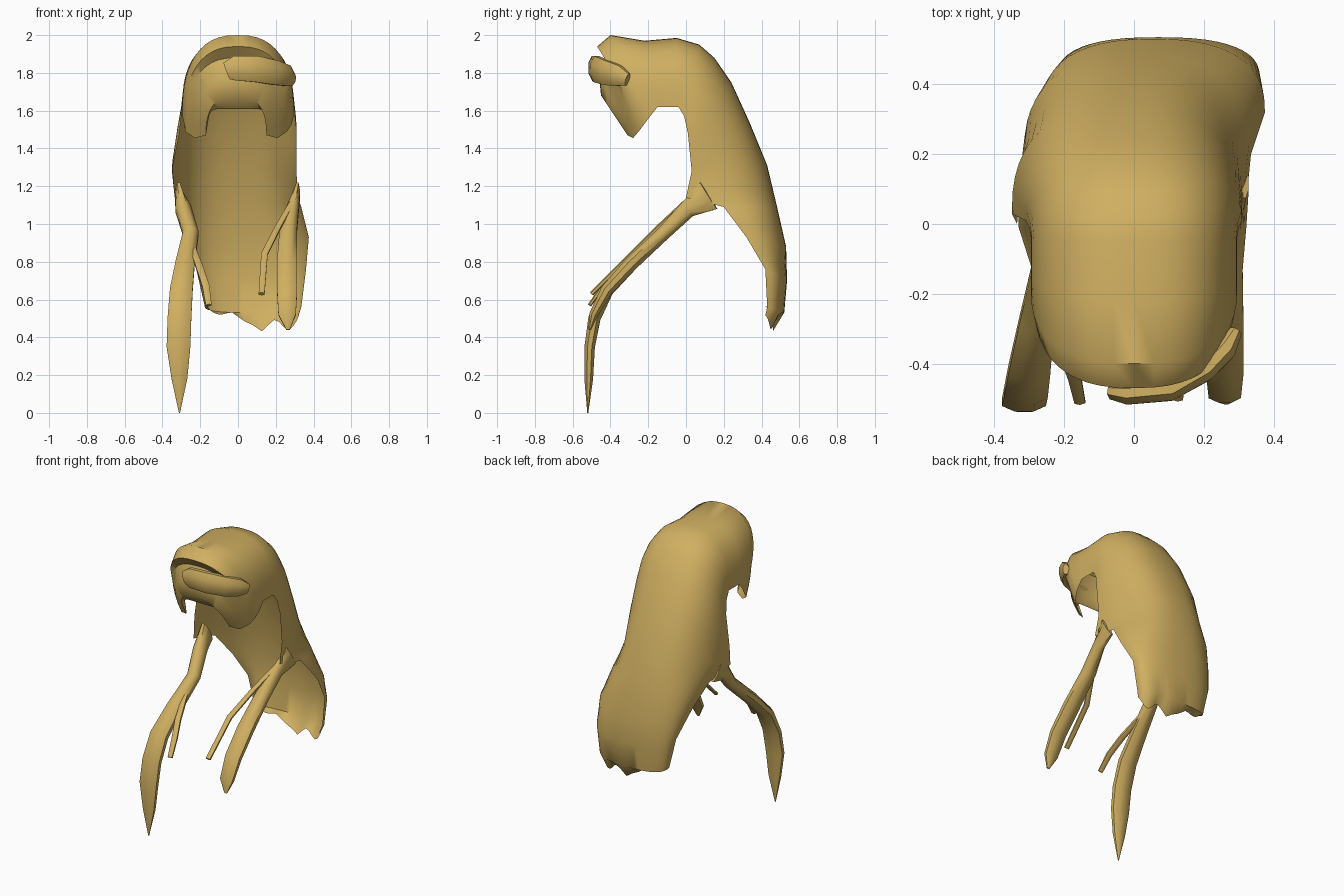
import bpy, bmesh, math
from mathutils import Vector

hair = bpy.data.materials.new("golden blond")
hair.diffuse_color = (0.63, 0.43, 0.12, 1)


def finish(name, bm, angle=50):
    bmesh.ops.remove_doubles(bm, verts=bm.verts, dist=0.0005)
    bmesh.ops.recalc_face_normals(bm, faces=bm.faces)
    me = bpy.data.meshes.new(name)
    bm.to_mesh(me)
    bm.free()
    me.materials.append(hair)
    ob = bpy.data.objects.new(name, me)
    bpy.context.collection.objects.link(ob)
    bpy.ops.object.select_all(action='DESELECT')
    ob.select_set(True)
    bpy.context.view_layer.objects.active = ob
    bpy.ops.object.shade_smooth_by_angle(angle=math.radians(angle))
    return ob


def bridge(bm, rows, closed):
    for a, b in zip(rows, rows[1:]):
        n = len(a)
        for i in range(n if closed else n - 1):
            j = (i + 1) % n
            bm.faces.new((a[i], a[j], b[j], b[i]))


def lock(name, path, wide=(1, 0, 0), sides=8):
    """Flattened tube; path rows are x, y, z, half width, half thickness."""
    bm = bmesh.new()
    pts = [Vector(p[:3]) for p in path]
    rows = []
    for i, p in enumerate(path):
        tan = (pts[min(i + 1, len(pts) - 1)] - pts[max(i - 1, 0)]).normalized()
        w = Vector(wide)
        w = (w - tan * w.dot(tan)).normalized()
        t = tan.cross(w)
        ring = []
        for k in range(sides):
            a = math.tau * (k + 0.5) / sides
            ring.append(bm.verts.new(pts[i] + w * p[3] * math.cos(a) + t * p[4] * math.sin(a)))
        rows.append(ring)
    bridge(bm, rows, True)
    bm.faces.new(rows[0])
    bm.faces.new(rows[-1])
    return finish(name, bm)


# Main hair sheet: arches from the fringe over the crown to the hem
# crest y, crest z, edge y, edge z, half width, centre x
stations = [
    (-0.38, 1.61, -0.36, 1.60, 0.15, 0.00),
    (-0.45, 1.68, -0.31, 1.47, 0.16, -0.01),
    (-0.46, 1.78, -0.28, 1.455, 0.22, -0.01),
    (-0.42, 1.88, -0.25, 1.49, 0.27, -0.01),
    (-0.47, 1.94, -0.22, 1.53, 0.285, 0.00),
    (-0.40, 2.00, -0.19, 1.57, 0.295, 0.00),
    (-0.22, 1.97, -0.15, 1.62, 0.295, 0.00),
    (-0.05, 1.985, -0.04, 1.62, 0.295, 0.00),
    (0.07, 1.95, -0.01, 1.57, 0.30, 0.00),
    (0.15, 1.88, 0.01, 1.48, 0.31, 0.00),
    (0.24, 1.75, 0.02, 1.38, 0.32, -0.01),
    (0.34, 1.53, 0.03, 1.28, 0.33, -0.02),
    (0.43, 1.31, 0.00, 1.14, 0.325, -0.01),
    (0.48, 1.10, 0.20, 1.09, 0.325, 0.01),
    (0.53, 0.88, 0.32, 0.93, 0.32, 0.055),
    (0.535, 0.70, 0.42, 0.76, 0.29, 0.07),
    (0.52, 0.53, 0.43, 0.56, 0.255, 0.08),
    (0.46, 0.48, 0.42, 0.52, 0.24, 0.08),
]
bm = bmesh.new()
rows = []
N = 24
for r, (cy, cz, ey, ez, hw, cx) in enumerate(stations):
    row = []
    power = 2 / 2.5
    for i in range(N + 1):
        a = math.pi * i / N
        c, s = math.cos(a), max(math.sin(a), 0)
        x = cx + hw * math.copysign(abs(c) ** power, c)
        k = s ** power
        z = ez + (cz - ez) * k
        if r == len(stations) - 1:        # ragged hem
            z += 0.03 * math.cos((x - 0.12) * 42) * (-1 if x > -0.02 else 0.3) - 0.02 * (x > 0) + 0.04 * (x < 0)
        row.append(bm.verts.new((x, ey + (cy - ey) * k, z)))
    rows.append(row)
bridge(bm, rows, False)
finish("hair_sheet", bm)

# Swept fringe on one side of the forehead
lock("swept_fringe", [
    (-0.06, -0.48, 1.81, 0.05, 0.025), (-0.02, -0.485, 1.825, 0.07, 0.035),
    (0.10, -0.475, 1.82, 0.075, 0.035), (0.20, -0.42, 1.80, 0.07, 0.035),
    (0.26, -0.36, 1.785, 0.06, 0.035), (0.29, -0.31, 1.765, 0.035, 0.02)], wide=(0, 0, 1))

# Long front locks growing from the side edges
lock("long_front_lock", [
    (-0.315, 0.12, 1.15, 0.02, 0.09), (-0.29, 0.01, 1.08, 0.045, 0.05),
    (-0.25, -0.12, 0.95, 0.045, 0.04), (-0.28, -0.29, 0.79, 0.055, 0.04),
    (-0.30, -0.42, 0.65, 0.065, 0.04), (-0.31, -0.485, 0.50, 0.068, 0.035),
    (-0.315, -0.51, 0.35, 0.068, 0.03), (-0.31, -0.515, 0.18, 0.045, 0.025),
    (-0.31, -0.52, 0.0, 0.003, 0.003)])
lock("short_front_lock", [
    (0.315, 0.12, 1.15, 0.015, 0.09), (0.29, 0.01, 1.08, 0.035, 0.05),
    (0.265, -0.12, 0.95, 0.05, 0.04), (0.26, -0.29, 0.79, 0.058, 0.04),
    (0.26, -0.42, 0.65, 0.058, 0.035), (0.26, -0.49, 0.52, 0.05, 0.025),
    (0.265, -0.51, 0.44, 0.01, 0.008)])

# Thin loose strands
lock("left_strand", [
    (-0.24, -0.22, 0.87, 0.018, 0.015), (-0.20, -0.36, 0.76, 0.022, 0.015),
    (-0.17, -0.44, 0.67, 0.022, 0.012), (-0.155, -0.51, 0.57, 0.018, 0.01)], sides=6)
lock("right_strand", [
    (0.29, 0.0, 1.12, 0.015, 0.012), (0.21, -0.15, 0.98, 0.018, 0.012),
    (0.14, -0.29, 0.84, 0.02, 0.012), (0.125, -0.50, 0.63, 0.018, 0.012)], sides=6)
